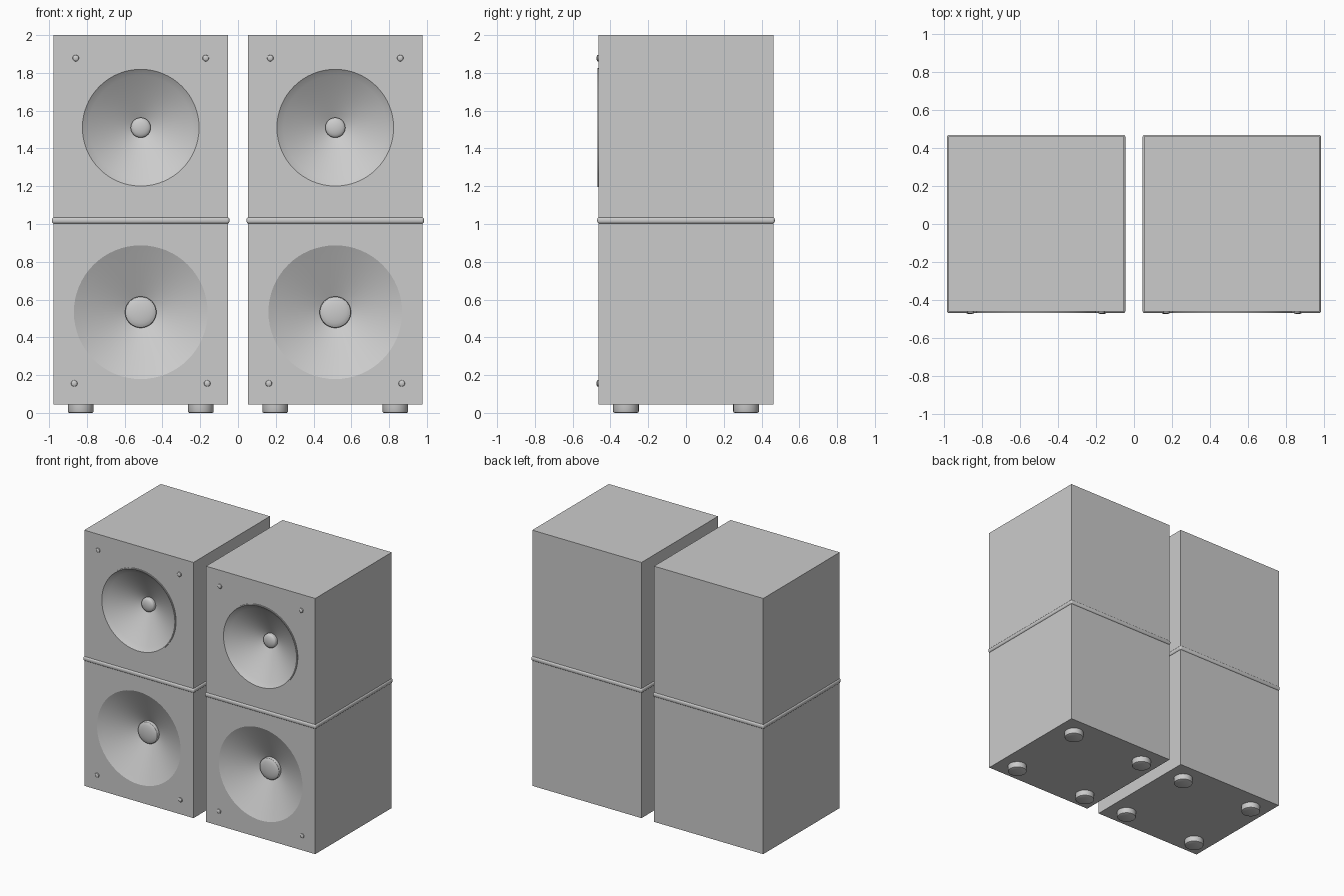
import bpy, bmesh, math
from mathutils import Vector, Matrix

if "Cube" in bpy.data.objects:
    bpy.data.objects.remove(bpy.data.objects["Cube"])

HALF = 0.462          # cabinet half width and half depth
FOOT_H = 0.045        # underside of cabinet
TOP = 2.0
FRONT = -HALF


def finish(bm, name, smooth=True):
    me = bpy.data.meshes.new(name)
    bm.to_mesh(me)
    bm.free()
    ob = bpy.data.objects.new(name, me)
    bpy.context.collection.objects.link(ob)
    bpy.ops.object.select_all(action='DESELECT')
    ob.select_set(True)
    bpy.context.view_layer.objects.active = ob
    if smooth:
        bpy.ops.object.shade_smooth_by_angle(angle=math.radians(30))
    return ob


def lathe(name, profile, centre, axis='Y', steps=64, closed=True):
    """Spin (radius, height) points around the Y or Z axis at centre."""
    bm = bmesh.new()
    vs = [bm.verts.new((r, h, 0) if axis == 'Y' else (r, 0, h)) for r, h in profile]
    edges = [bm.edges.new(p) for p in zip(vs, vs[1:])]
    ax = (0, 1, 0) if axis == 'Y' else (0, 0, 1)
    bmesh.ops.spin(bm, geom=vs + edges, cent=(0, 0, 0), axis=ax,
                   angle=2 * math.pi, steps=steps, use_merge=True)
    bmesh.ops.remove_doubles(bm, verts=bm.verts[:], dist=1e-5)
    bmesh.ops.recalc_face_normals(bm, faces=bm.faces[:])
    # open dishes must face the front
    if not closed and sum(f.normal.y * f.calc_area() for f in bm.faces) > 0:
        bmesh.ops.reverse_faces(bm, faces=bm.faces[:])
    bmesh.ops.translate(bm, verts=bm.verts[:], vec=centre)
    return finish(bm, name)


def box(name, centre, size, bevel=0.0):
    bm = bmesh.new()
    bmesh.ops.create_cube(bm, size=1, matrix=Matrix.LocRotScale(
        Vector(centre), None, Vector(size)))
    if bevel:
        bmesh.ops.bevel(bm, geom=bm.edges[:], offset=bevel, segments=4,
                        profile=0.5, affect='EDGES')
    return finish(bm, name, smooth=bevel > 0)


def dome(r, base, rise, n=6):
    """Profile of a shallow dome bulging towards the front."""
    return [(r * math.cos(a), base - rise * math.sin(a))
            for a in (i * math.pi / 2 / n for i in range(n + 1))]


# name, height, outer radius, inner radius, cap radius, lip
DRIVERS = [("upper", 1.51, 0.315, 0.275, 0.053, 0.007),
           ("lower", 0.533, 0.354, 0.313, 0.083, 0.0)]

for side, cx in (("left", -0.515), ("right", 0.515)):
    # cabinet with two round openings in the front
    cab = box(f"{side}_cabinet", (cx, 0, (TOP + FOOT_H) / 2),
              (2 * HALF, 2 * HALF, TOP - FOOT_H))
    for name, z, R, rin, rc, lip in DRIVERS:
        cutter = lathe("hole_cutter", [(0, -0.1), (R, -0.1), (R, 0.2), (0, 0.2)],
                       (cx, FRONT, z))
        cutter.hide_render = True
        mod = cab.modifiers.new("hole", 'BOOLEAN')
        mod.operation = 'DIFFERENCE'
        mod.solver = 'EXACT'
        mod.object = cutter
        bpy.context.view_layer.objects.active = cab
        bpy.ops.object.modifier_apply(modifier=mod.name)
        bpy.data.objects.remove(cutter)

    # drop the walls of the bores, the cones close the openings
    bm = bmesh.new()
    bm.from_mesh(cab.data)
    inner = [f for f in bm.faces if f.calc_center_median().y > FRONT + 1e-3
             and abs(f.calc_center_median().y) < HALF - 1e-3
             and abs(f.calc_center_median().x - cx) < HALF - 1e-3
             and FOOT_H + 1e-3 < f.calc_center_median().z < TOP - 1e-3]
    bmesh.ops.delete(bm, geom=inner, context='FACES')
    bm.to_mesh(cab.data)
    bm.free()

    # speaker cones and dust caps
    for name, z, R, rin, rc, lip in DRIVERS:
        rim = [(R, 0), (R, -lip), (R - 0.006, -lip)] if lip else [(R, 0)]
        lathe(f"{side}_{name}_cone", rim + [(rin, 0.02), (rc * 0.95, 0.13)],
              (cx, FRONT, z), closed=False)
        lathe(f"{side}_{name}_dust_cap", [(rc, 0.135)] + dome(rc, 0.11, 0.02),
              (cx, FRONT, z), closed=False)

    # rounded trim band around the middle
    box(f"{side}_trim_band", (cx, 0, 1.019), (0.94, 0.94, 0.034), bevel=0.013)

    # screw heads in the corners of the front
    for name, dx, z in (("upper", 0.344, 1.878), ("lower", 0.352, 0.156)):
        for s in (-1, 1):
            lathe(f"{side}_{name}_screw", [(0.017, 0.002)] + dome(0.017, -0.005, 0.007, 4),
                  (cx + s * dx, FRONT, z), steps=16, closed=False)

    # round feet
    for sx in (-1, 1):
        for sy in (-1, 1):
            lathe(f"{side}_foot",
                  [(0, 0), (0.06, 0), (0.066, 0.003), (0.068, 0.008),
                   (0.068, FOOT_H), (0, FOOT_H)],
                  (cx + sx * 0.318, sy * 0.318, 0), axis='Z', steps=32)
